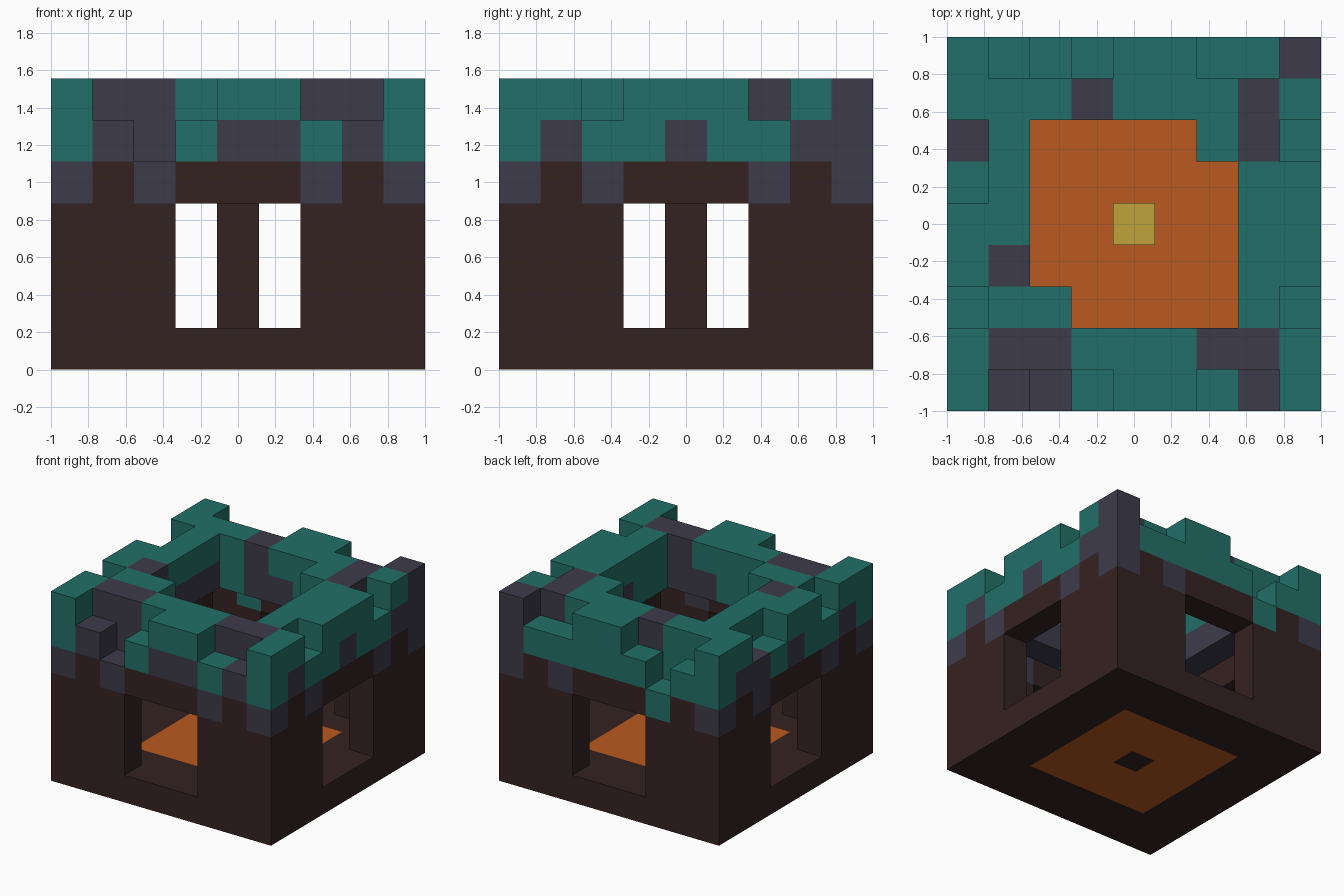
import bpy, bmesh, math
from mathutils import Vector

cube = bpy.data.objects.get("Cube")
if cube:
    bpy.data.objects.remove(cube, do_unlink=True)

N = 9            # blocks along each side
S = 2 / N        # block size


def material(name, *rgb):
    linear = [((c / 255 + 0.055) / 1.055) ** 2.4 for c in rgb]
    m = bpy.data.materials.new(name)
    m.use_nodes = True
    m.diffuse_color = (*linear, 1)
    m.node_tree.nodes["Principled BSDF"].inputs["Base Color"].default_value = (*linear, 1)
    return m


brown = material("dark_brown", 53, 34, 34)
grey = material("slate_grey", 61, 59, 74)
teal = material("teal", 34, 112, 104)
orange = material("orange", 187, 90, 33)
yellow = material("yellow", 191, 163, 60)

parts = {
    "wall": brown, "post": brown, "floor": orange, "lamp": yellow,
    "stone_rim": grey, "leaf_rim": teal,
}

# Rim layers, lowest first; rows run from back to front, columns left to right
LETTERS = {"B": "wall", "G": "stone_rim", "T": "leaf_rim"}
LAYERS = [
    ["GBTBBBGBG",
     "B.......B",
     "G.......G",
     "B.......B",
     "B.......B",
     "B.......B",
     "G.......G",
     "B.......B",
     "GBGBBBGBG"],
    ["TT.TTTTTG",
     "GTTGGTTGG",
     "GG.....GT",
     "TG.....TT",
     "GG.....GG",
     "TG.....TT",
     "TT.....TT",
     "GGGTTGGGG",
     "TG.TGGTGT"],
    ["T...TT..G",
     "TTTGTTTGT",
     ".T....TG.",
     ".T.....TT",
     "TT.....TT",
     "TG.....TT",
     ".TT....T.",
     "TGGTTTGGT",
     "T...TT..T"],
]

blocks = {}
mid = N // 2

# Base slab with the inset floor, and walls with a wide opening on every side
for i in range(N):
    for j in range(N):
        ring = max(abs(i - mid), abs(j - mid))
        blocks[i, j, 0] = "floor" if ring < 3 else "wall"
        if ring == mid and min(abs(i - mid), abs(j - mid)) > 1:
            for k in (1, 2, 3):
                blocks[i, j, k] = "wall"

# Central post carrying the lamp
for k in range(4):
    blocks[mid, mid, k] = "post"
blocks[mid, mid, 4] = "lamp"

# Ragged rim
for k, layer in enumerate(LAYERS, 4):
    for row, line in enumerate(layer):
        for i, letter in enumerate(line):
            if letter in LETTERS:
                blocks[i, N - 1 - row, k] = LETTERS[letter]


def add_face(bm, cell, axis, side):
    """Add the outer face of a block on one side of an axis."""
    u, v = (axis + 1) % 3, (axis + 2) % 3
    corners = []
    for a, b in ((0, 0), (1, 0), (1, 1), (0, 1)):
        p = Vector(cell)
        p[axis] += side
        p[u] += a
        p[v] += b
        corners.append(bm.verts.new((p.x * S - 1, p.y * S - 1, p.z * S)))
    bm.faces.new(corners if side else corners[::-1])


# One mesh per part, keeping only exposed faces
for name, mat in parts.items():
    bm = bmesh.new()
    for cell, part in blocks.items():
        if part != name:
            continue
        for axis in range(3):
            for side in (0, 1):
                other = list(cell)
                other[axis] += 1 if side else -1
                if tuple(other) not in blocks:
                    add_face(bm, cell, axis, side)
    bmesh.ops.remove_doubles(bm, verts=bm.verts, dist=S / 100)
    bmesh.ops.dissolve_limit(bm, angle_limit=math.radians(1),
                             verts=bm.verts, edges=bm.edges)
    mesh = bpy.data.meshes.new(name)
    bm.to_mesh(mesh)
    bm.free()
    mesh.materials.append(mat)
    bpy.context.collection.objects.link(bpy.data.objects.new(name, mesh))
